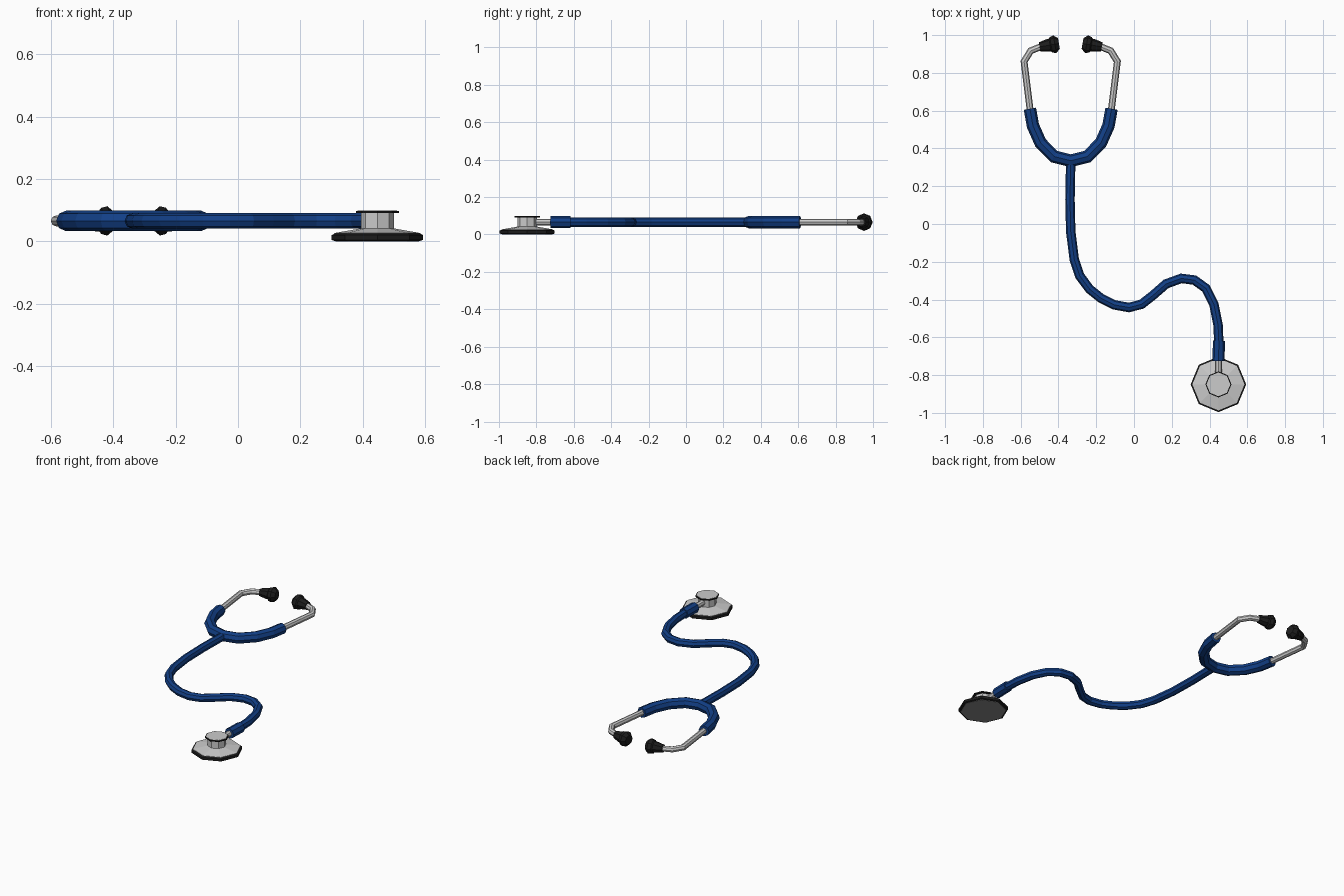
import bpy, bmesh, math
from mathutils import Vector

if "Cube" in bpy.data.objects:
    bpy.data.objects.remove(bpy.data.objects["Cube"])

SIDES = 8
Z = 0.066          # height of the tubing centre line
MID = -0.335       # symmetry line of the headset
HEAD = (0.447, -0.849)


def material(name, rgb):
    m = bpy.data.materials.new(name)
    m.diffuse_color = (*rgb, 1)
    m.use_nodes = True
    m.node_tree.nodes["Principled BSDF"].inputs["Base Color"].default_value = m.diffuse_color
    return m


BLUE = material("blue_tubing", (0.006, 0.05, 0.24))
BLACK = material("black_rubber", (0.012, 0.012, 0.012))
DARK = material("diaphragm_grey", (0.25, 0.25, 0.25))


def skin(name, rings, mat=None):
    """Join rings of points into a closed, capped, flat-shaded object."""
    bm = bmesh.new()
    vr = [[bm.verts.new(p) for p in ring] for ring in rings]
    for a, b in zip(vr, vr[1:]):
        for i in range(SIDES):
            j = (i + 1) % SIDES
            bm.faces.new((a[i], a[j], b[j], b[i]))
    bm.faces.new(vr[0])
    bm.faces.new(vr[-1])
    bmesh.ops.recalc_face_normals(bm, faces=bm.faces)
    me = bpy.data.meshes.new(name)
    bm.to_mesh(me)
    bm.free()
    ob = bpy.data.objects.new(name, me)
    bpy.context.collection.objects.link(ob)
    if mat:
        me.materials.append(mat)
    return ob


def angles():
    return [2 * math.pi * i / SIDES for i in range(SIDES)]


def tube(name, path, radii, mat=None):
    """Sweep an octagon along a flat path with mitred corners."""
    pts = [Vector(p) for p in path]
    if not isinstance(radii, (list, tuple)):
        radii = [radii] * len(pts)
    rings = []
    for i, (p, r) in enumerate(zip(pts, radii)):
        d0 = (p - pts[i - 1]).normalized() if i else None
        d1 = (pts[i + 1] - p).normalized() if i < len(pts) - 1 else d0
        d0 = d0 or d1
        t = (d0 + d1).normalized()
        w = r / max(t.dot(d1), 0.5)
        n = Vector((-t.y, t.x))
        rings.append([(p.x + n.x * w * math.cos(a), p.y + n.y * w * math.cos(a),
                       Z + r * math.sin(a)) for a in angles()])
    return skin(name, rings, mat)


def lathe(name, profile, mat=None):
    """Turn a (radius, z) profile around the chestpiece axis."""
    return skin(name, [[(HEAD[0] + r * math.cos(a), HEAD[1] + r * math.sin(a), z)
                        for a in angles()] for r, z in profile], mat)


# Long flexible tube
tube("main_tube", [
    (-0.335, 0.33), (-0.339, 0.13), (-0.335, -0.04), (-0.316, -0.19), (-0.287, -0.275),
    (-0.235, -0.345), (-0.175, -0.393), (-0.105, -0.428), (-0.027, -0.442),
    (0.04, -0.425), (0.10, -0.378), (0.17, -0.317), (0.25, -0.288), (0.32, -0.297),
    (0.38, -0.34), (0.423, -0.425), (0.445, -0.535), (0.45, -0.65)], 0.025, BLUE)

# Thick yoke where the tube splits in two
half = [(0.216, 0.61), (0.2, 0.52), (0.16, 0.43), (0.088, 0.357)]
tube("yoke", [(MID - x, y) for x, y in half] + [(MID, 0.335)]
     + [(MID + x, y) for x, y in reversed(half)], 0.033, BLUE)

# Metal ear tubes and rubber ear tips on both sides
for side, s in (("left", -1), ("right", 1)):
    tube("ear_tube_" + side, [(MID + s * x, y) for x, y in (
        (0.212, 0.58), (0.247, 0.86), (0.212, 0.917), (0.155, 0.94), (0.12, 0.946))], 0.018)
    start, axis = Vector((MID + s * 0.165, 0.938)), Vector((-s * 0.985, 0.17))
    tip = [(0, 0.024), (0.045, 0.034), (0.056, 0.034), (0.062, 0.042), (0.082, 0.047), (0.104, 0.029)]
    tube("ear_tip_" + side, [start + axis * d for d, r in tip], [r for d, r in tip], BLACK)

# Sleeve and metal stem leading into the chestpiece
tube("tube_sleeve", [(0.45, -0.618), (0.447, -0.725)], 0.032, BLUE)
tube("chestpiece_stem", [(0.447, -0.69), (0.447, -0.83)], 0.018)

# Chestpiece: rim, diaphragm, metal body, bell rim and bell face
lathe("diaphragm_rim", [(0.138, 0.002), (0.147, 0.005), (0.147, 0.02), (0.138, 0.025)], BLACK)
lathe("diaphragm", [(0.134, 0.0), (0.134, 0.01)], DARK)
lathe("chestpiece_body", [(0.138, 0.023), (0.138, 0.027), (0.075, 0.038), (0.053, 0.042), (0.053, 0.094)])
lathe("bell_rim", [(0.069, 0.091), (0.069, 0.097), (0.065, 0.098)], BLACK)
lathe("bell_face", [(0.063, 0.094), (0.063, 0.0995)])
